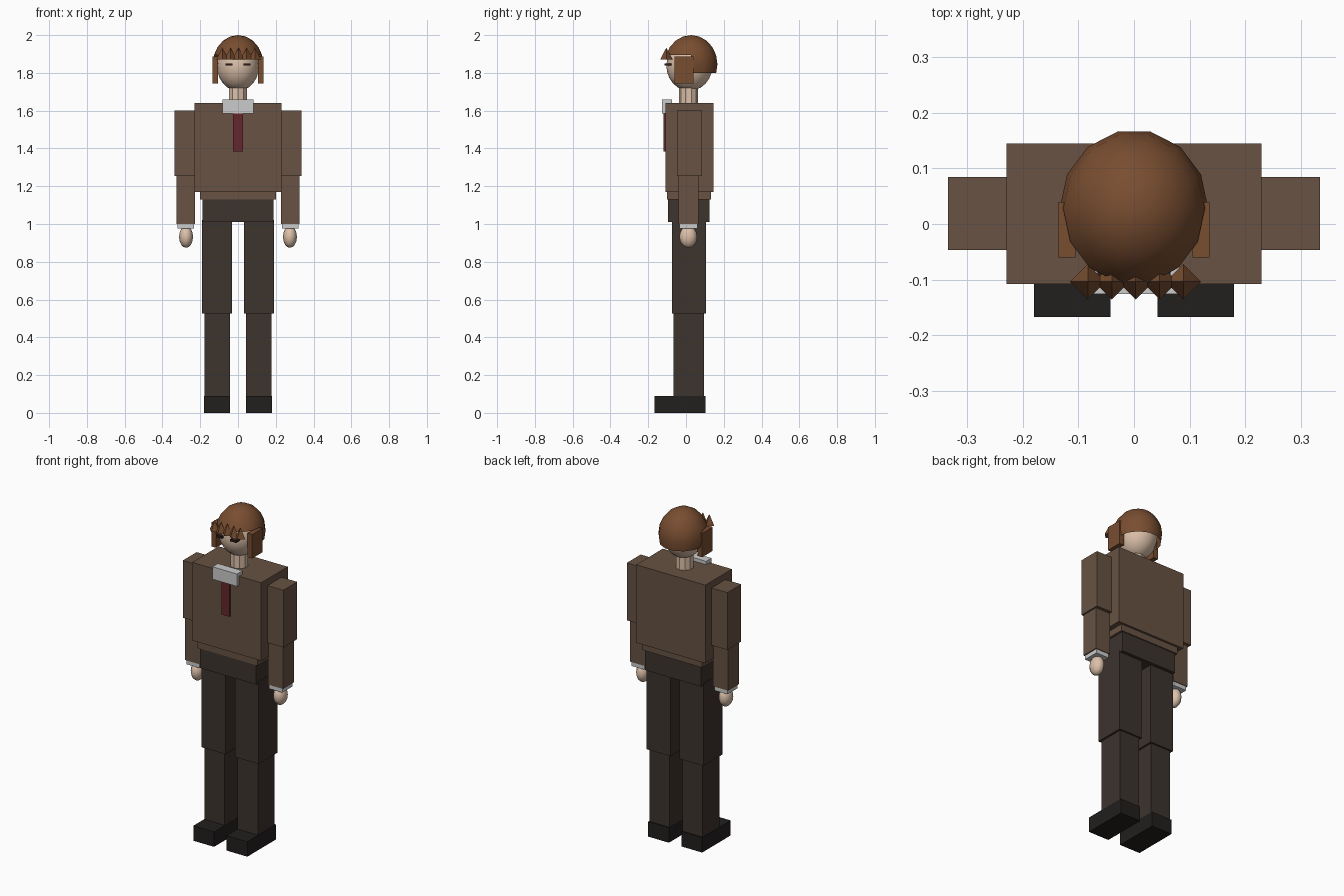
import bpy, bmesh, math
from mathutils import Matrix

if "Cube" in bpy.data.objects:
    bpy.data.objects.remove(bpy.data.objects["Cube"])


def material(name, rgb):
    m = bpy.data.materials.new(name)
    m.diffuse_color = (*rgb, 1)
    m.use_nodes = True
    m.node_tree.nodes["Principled BSDF"].inputs["Base Color"].default_value = m.diffuse_color
    return m


JACKET = material("brown_cloth", (0.135, 0.085, 0.055))
TROUSER = material("dark_cloth", (0.045, 0.033, 0.027))
LEATHER = material("black_leather", (0.016, 0.014, 0.013))
SKIN = material("skin", (0.72, 0.53, 0.40))
HAIR = material("hair", (0.19, 0.075, 0.03))
WHITE = material("white_cloth", (0.62, 0.62, 0.60))
RED = material("red_cloth", (0.13, 0.02, 0.025))
DARK = material("eye_dark", (0.03, 0.012, 0.008))


def finish(bm, name, mat, smooth=False):
    bmesh.ops.recalc_face_normals(bm, faces=bm.faces)
    for f in bm.faces:
        f.smooth = smooth
    me = bpy.data.meshes.new(name)
    bm.to_mesh(me)
    bm.free()
    me.materials.append(mat)
    ob = bpy.data.objects.new(name, me)
    bpy.context.collection.objects.link(ob)
    return ob


def box(name, mat, x, y, z):
    """Box from (min, max) ranges."""
    bm = bmesh.new()
    c = [(a + b) / 2 for a, b in (x, y, z)]
    s = [b - a for a, b in (x, y, z)]
    bmesh.ops.create_cube(bm, size=1, matrix=Matrix.Translation(c) @ Matrix.Diagonal((*s, 1)))
    return finish(bm, name, mat)


def ball(name, mat, c, r, seg, rings, keep=None):
    """Ellipsoid; keep(face centre) optionally trims it to an open shell."""
    bm = bmesh.new()
    bmesh.ops.create_uvsphere(bm, u_segments=seg, v_segments=rings, radius=1)
    # first meridian points to +y
    turn = Matrix.Rotation(math.pi / 2, 4, 'Z')
    bm.transform(Matrix.Translation(c) @ Matrix.Diagonal((*r, 1)) @ turn)
    if max(v.co.y for v in bm.verts) < c[1] + r[1] * 0.99:
        bm.transform(Matrix.Translation(c) @ Matrix.Rotation(math.pi, 4, 'Z')
                     @ Matrix.Translation([-k for k in c]))
    if keep:
        drop = [f for f in bm.faces if not keep(f.calc_center_median())]
        bmesh.ops.delete(bm, geom=drop, context='FACES')
    return finish(bm, name, mat, True)


def cone(name, mat, c, r1, r2, h, seg):
    bm = bmesh.new()
    bmesh.ops.create_cone(bm, cap_ends=True, segments=seg, radius1=r1, radius2=r2,
                          depth=h, matrix=Matrix.Translation(c))
    return finish(bm, name, mat)


# torso
box("jacket_chest", JACKET, (-0.23, 0.23), (-0.108, 0.145), (1.17, 1.64))
box("jacket_waist", JACKET, (-0.2, 0.2), (-0.1, 0.132), (1.13, 1.2))
box("trouser_hips", TROUSER, (-0.187, 0.187), (-0.094, 0.125), (1.01, 1.135))
box("collar", WHITE, (-0.082, 0.082), (-0.126, -0.074), (1.585, 1.66))
box("tie", RED, (-0.026, 0.026), (-0.119, -0.1), (1.385, 1.6))

# limbs, both sides: name, material, x (right side), y, z
limbs = [
    ("thigh", TROUSER, (0.031, 0.19), (-0.075, 0.105), (0.525, 1.02)),
    ("shin", TROUSER, (0.043, 0.178), (-0.065, 0.095), (0.07, 0.53)),
    ("shoe", LEATHER, (0.042, 0.18), (-0.168, 0.103), (0, 0.09)),
    ("upper_sleeve", JACKET, (0.215, 0.335), (-0.047, 0.085), (1.255, 1.6)),
    ("lower_sleeve", JACKET, (0.227, 0.326), (-0.039, 0.066), (1.0, 1.26)),
    ("shirt_cuff", WHITE, (0.232, 0.32), (-0.035, 0.062), (0.975, 1.003)),
    ("side_hair", HAIR, (0.105, 0.136), (-0.06, 0.04), (1.743, 1.887)),
    ("eye", DARK, (0.028, 0.066), (-0.114, -0.07), (1.838, 1.851)),
]
for side, label in ((1, "left"), (-1, "right")):
    for name, mat, x, y, z in limbs:
        box(f"{label}_{name}", mat, sorted(side * v for v in x), y, z)
    ball(f"{label}_hand", SKIN, (side * 0.275, 0.012, 0.932), (0.037, 0.047, 0.058), 12, 8)

# head
cone("neck", SKIN, (0, 0.013, 1.67), 0.05, 0.05, 0.14, 10)
ball("head", SKIN, (0, 0.018, 1.838), (0.112, 0.122, 0.133), 16, 12)

# hair cap: open over the face, lower at the back
ball("hair_cap", HAIR, (0, 0.027, 1.846), (0.134, 0.143, 0.154), 14, 10,
     lambda p: p.z > 1.89 or (p.z > 1.8 and p.y > 0.05))

# fringe of four-sided spikes
for i in range(5):
    cone(f"fringe_spike_{i + 1}", HAIR, (-0.083 + 0.043 * i, -0.104, 1.903),
         0.032, 0, 0.062, 4)
